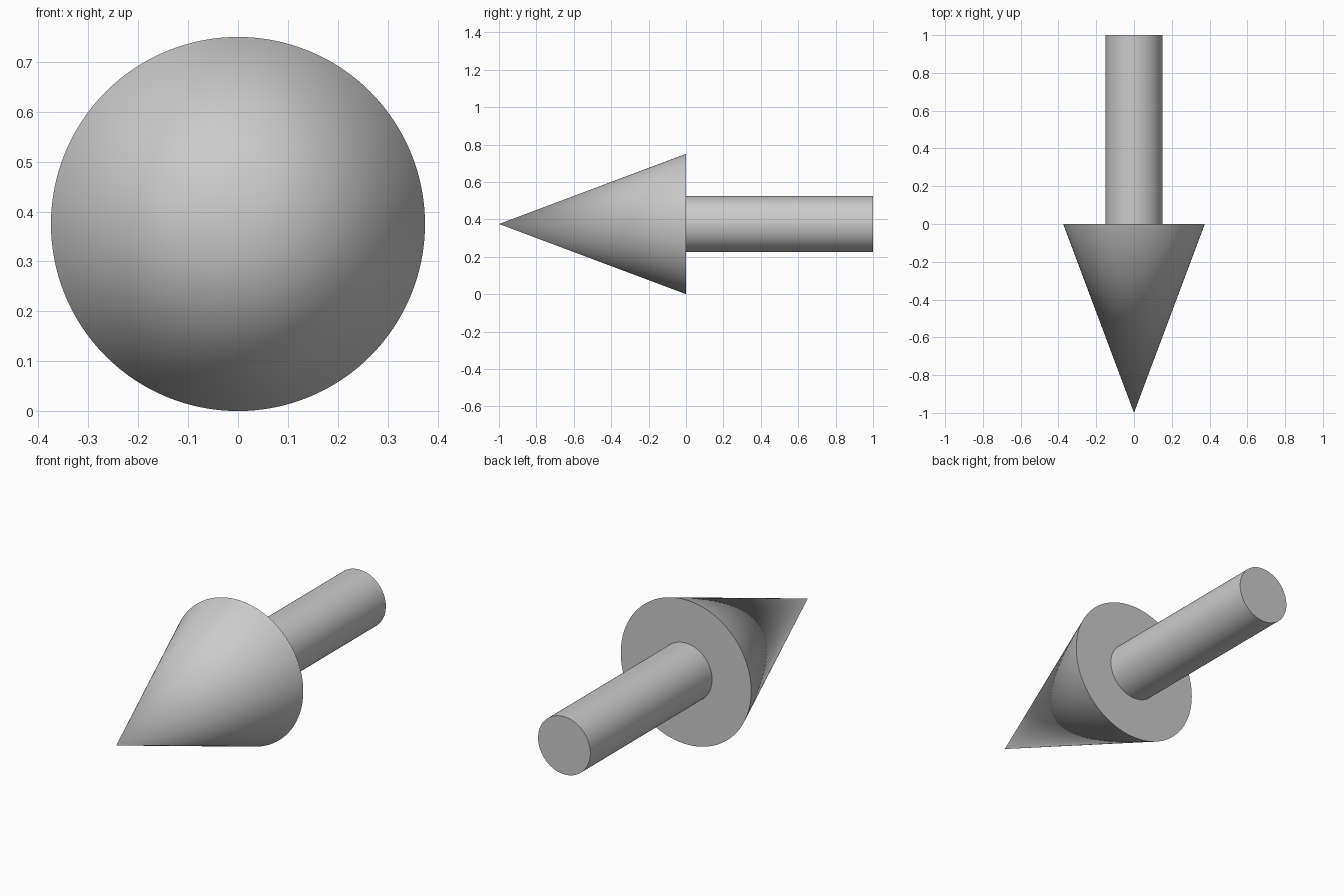
import bpy
from math import radians

if "Cube" in bpy.data.objects:
    bpy.data.objects.remove(bpy.data.objects["Cube"])

AXIS_Z = 0.375   # height of the arrow's centre line
SIDES = 128


def finish(name):
    """Name the active part and smooth it, keeping the rims sharp."""
    obj = bpy.context.object
    obj.name = obj.data.name = name
    bpy.ops.object.shade_smooth_by_angle(angle=radians(30))
    return obj


# Pointed head: tip at y = -1, flat base at y = 0
bpy.ops.mesh.primitive_cone_add(
    vertices=SIDES, radius1=0.375, radius2=0, depth=1,
    location=(0, -0.5, AXIS_Z), rotation=(radians(90), 0, 0))
finish("arrow_head")

# Round shaft: from the head's base to y = 1
bpy.ops.mesh.primitive_cylinder_add(
    vertices=SIDES, radius=0.15, depth=1,
    location=(0, 0.5, AXIS_Z), rotation=(radians(90), 0, 0))
finish("arrow_shaft")
